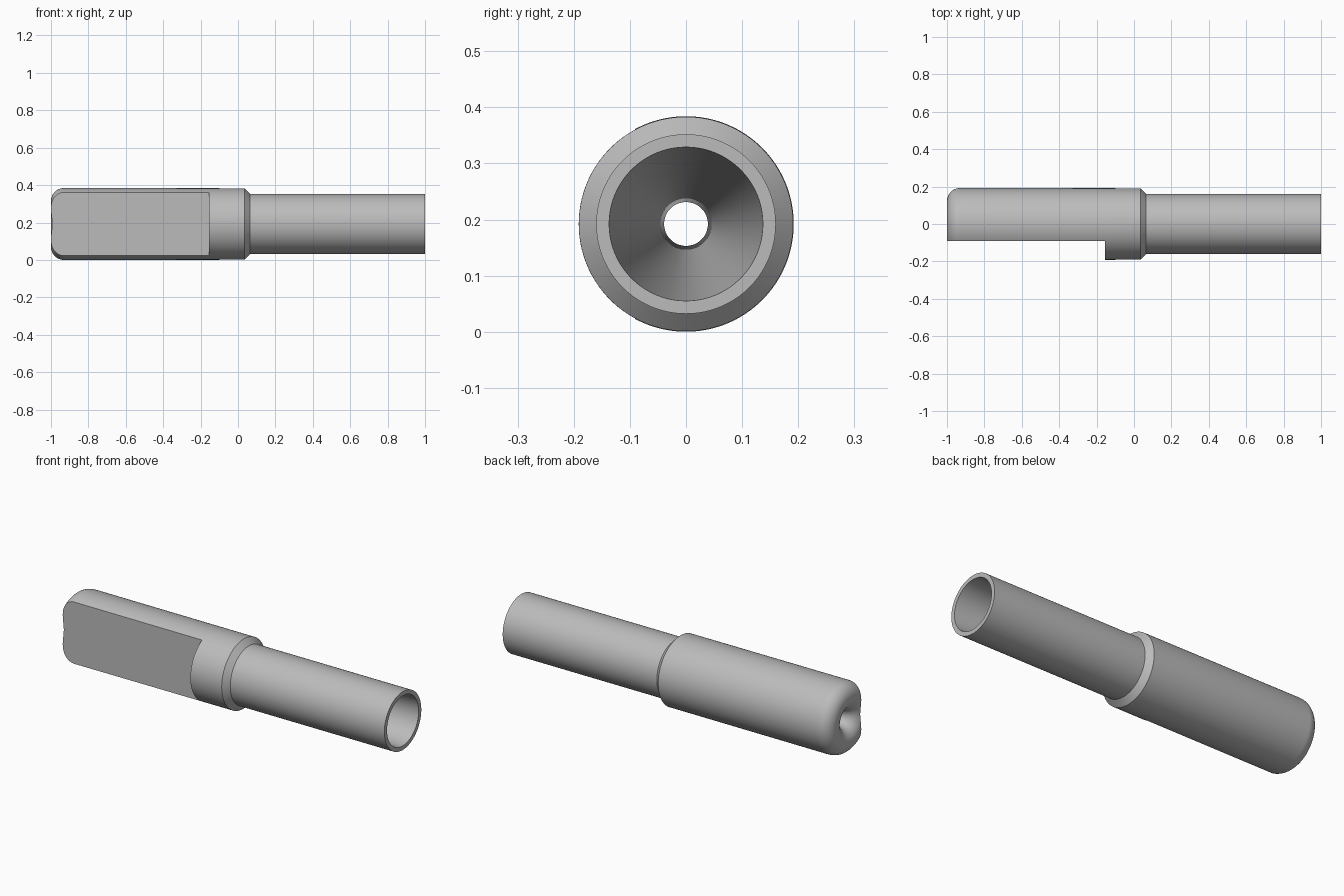
import bpy, bmesh, math
from mathutils import Matrix, Vector

cube = bpy.data.objects.get("Cube")
if cube:
    bpy.data.objects.remove(cube, do_unlink=True)

AXIS_Z = 0.192
SEGMENTS = 128


def arc(cx, cr, rx, rr, start, end, steps=12):
    """Elliptical arc in the (x, radius) plane, angles in degrees."""
    angles = [math.radians(start + (end - start) * i / steps) for i in range(steps + 1)]
    return [(cx + rx * math.cos(a), cr + rr * math.sin(a)) for a in angles]


def lathe(name, profile, material):
    """Revolve a closed (x, radius) profile about the long axis."""
    bm = bmesh.new()
    rings = []
    for i in range(SEGMENTS):
        a = 2 * math.pi * i / SEGMENTS
        rings.append([bm.verts.new((x, r * math.cos(a), AXIS_Z + r * math.sin(a)))
                      for x, r in profile])
    n = len(profile)
    for i in range(SEGMENTS):
        here, there = rings[i], rings[(i + 1) % SEGMENTS]
        for j in range(n):
            k = (j + 1) % n
            bm.faces.new((here[j], here[k], there[k], there[j]))
    bmesh.ops.recalc_face_normals(bm, faces=bm.faces)
    mesh = bpy.data.meshes.new(name)
    bm.to_mesh(mesh)
    bm.free()
    mesh.materials.append(material)
    obj = bpy.data.objects.new(name, mesh)
    bpy.context.collection.objects.link(obj)
    return obj


def box(name, low, high):
    low, high = Vector(low), Vector(high)
    bm = bmesh.new()
    bmesh.ops.create_cube(bm, size=1, matrix=Matrix.Translation((low + high) / 2)
                          @ Matrix.Diagonal((*(high - low), 1)))
    mesh = bpy.data.meshes.new(name)
    bm.to_mesh(mesh)
    bm.free()
    obj = bpy.data.objects.new(name, mesh)
    bpy.context.collection.objects.link(obj)
    obj.hide_render = True
    return obj


# Plain grey
grey = bpy.data.materials.new("plain_grey")
grey.use_nodes = True
grey.diffuse_color = (0.5, 0.5, 0.5, 1)
grey.node_tree.nodes["Principled BSDF"].inputs["Base Color"].default_value = (0.5, 0.5, 0.5, 1)

# Tube: flared throat, rounded rim, thick body, chamfered shoulder, shank, tapered bore
profile = arc(-0.91, 0.12, 0.09, 0.081, 270, 180)
profile += arc(-0.93, 0.122, 0.07, 0.07, 180, 90)
profile += [(0.035, 0.191), (0.065, 0.16), (1.0, 0.16), (1.0, 0.137)]
tube = lathe("stepped_tube", profile, grey)

# Flat cut along the front of the thick body
cutter = box("flat_cutter", (-1.2, -0.5, -0.3), (-0.155, -0.0905, 0.7))
cut = tube.modifiers.new("flat_cut", "BOOLEAN")
cut.operation = "DIFFERENCE"
cut.solver = "EXACT"
cut.object = cutter

bpy.ops.object.select_all(action="DESELECT")
tube.select_set(True)
bpy.context.view_layer.objects.active = tube
bpy.ops.object.modifier_apply(modifier=cut.name)
bpy.data.objects.remove(cutter, do_unlink=True)
bpy.ops.object.shade_smooth_by_angle(angle=math.radians(25))
